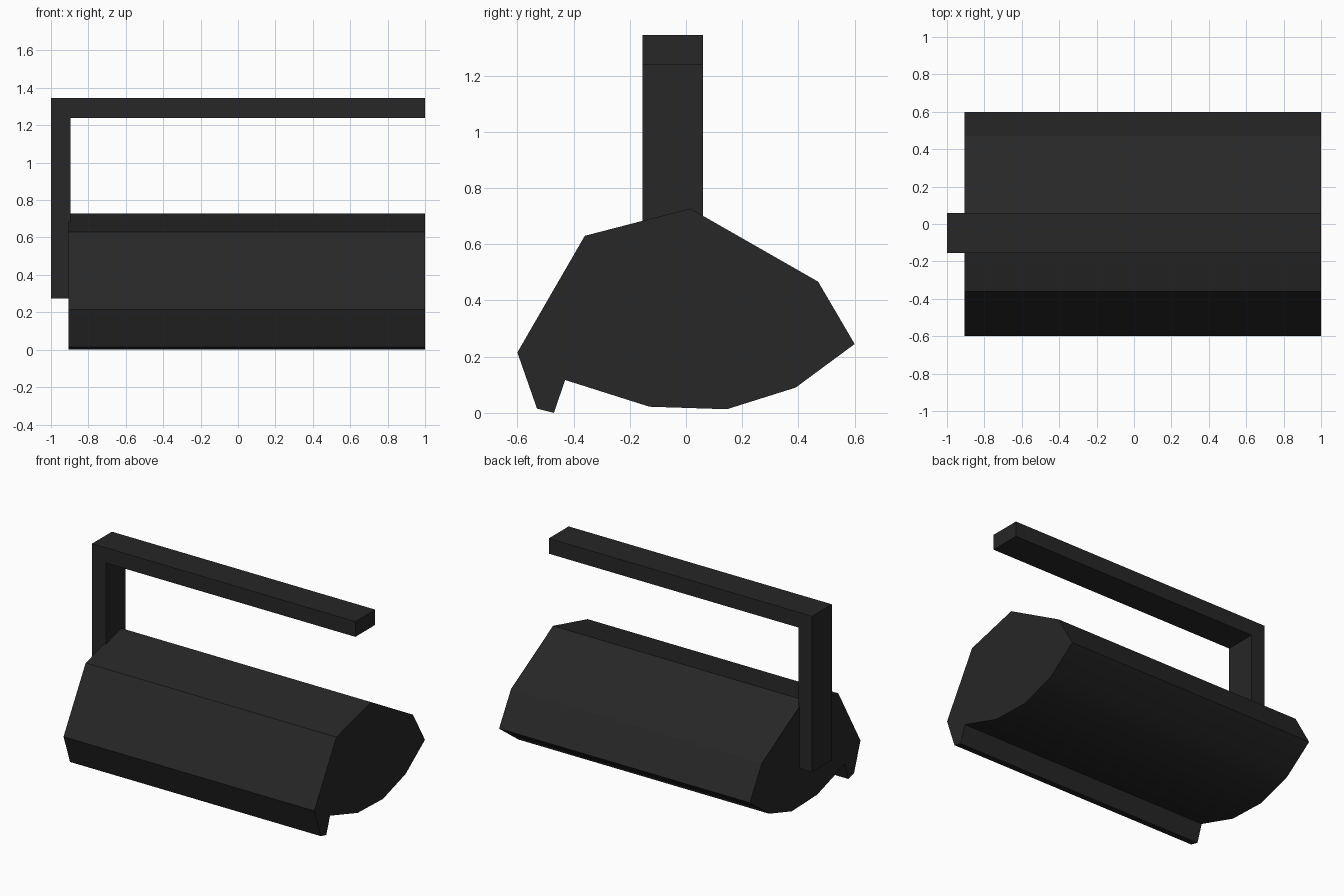
import bpy
import bmesh
import math

cube = bpy.data.objects.get("Cube")
if cube:
    bpy.data.objects.remove(cube, do_unlink=True)

SHADE = (0.02, 0.02, 0.02, 1.0)
black = bpy.data.materials.new("matte black")
black.use_nodes = True
black.diffuse_color = SHADE
black.node_tree.nodes["Principled BSDF"].inputs["Base Color"].default_value = SHADE


def prism(name, outline, offset):
    """Extrude a closed outline of 3D points along an offset."""
    bm = bmesh.new()
    face = bm.faces.new([bm.verts.new(p) for p in outline])
    result = bmesh.ops.extrude_face_region(bm, geom=[face], use_keep_orig=True)
    moved = [g for g in result["geom"] if isinstance(g, bmesh.types.BMVert)]
    bmesh.ops.translate(bm, verts=moved, vec=offset)
    bmesh.ops.recalc_face_normals(bm, faces=bm.faces)
    mesh = bpy.data.meshes.new(name)
    bm.to_mesh(mesh)
    bm.free()
    mesh.materials.append(black)
    obj = bpy.data.objects.new(name, mesh)
    bpy.context.collection.objects.link(obj)
    return obj


# Body: faceted (y, z) cross-section with a front lip, run along x
LEFT, RIGHT = 1.0, -0.905
section = [(-0.60, 0.215), (-0.36, 0.63), (0.015, 0.727), (0.47, 0.467),
           (0.6, 0.245), (0.39, 0.09), (0.145, 0.013), (-0.13, 0.022),
           (-0.43, 0.117), (-0.47, 0.0), (-0.53, 0.015)]
body = prism("body", [(RIGHT, y, z) for y, z in section], (LEFT - RIGHT, 0, 0))

# Soft underside, crisp upper edges
bpy.ops.object.select_all(action="DESELECT")
body.select_set(True)
bpy.context.view_layer.objects.active = body
bpy.ops.object.shade_smooth_by_angle(angle=math.radians(25))

# Handle: L-shaped bar with a post on the right end and a long open grip
FRONT, BACK = -0.155, 0.06
TOP, UNDER, BASE = 1.345, 1.24, 0.275
OUTER, INNER = -1.0, -0.895
bar = [(OUTER, BASE), (INNER, BASE), (INNER, UNDER),
       (LEFT, UNDER), (LEFT, TOP), (OUTER, TOP)]
prism("handle", [(x, FRONT, z) for x, z in bar], (0, BACK - FRONT, 0))
